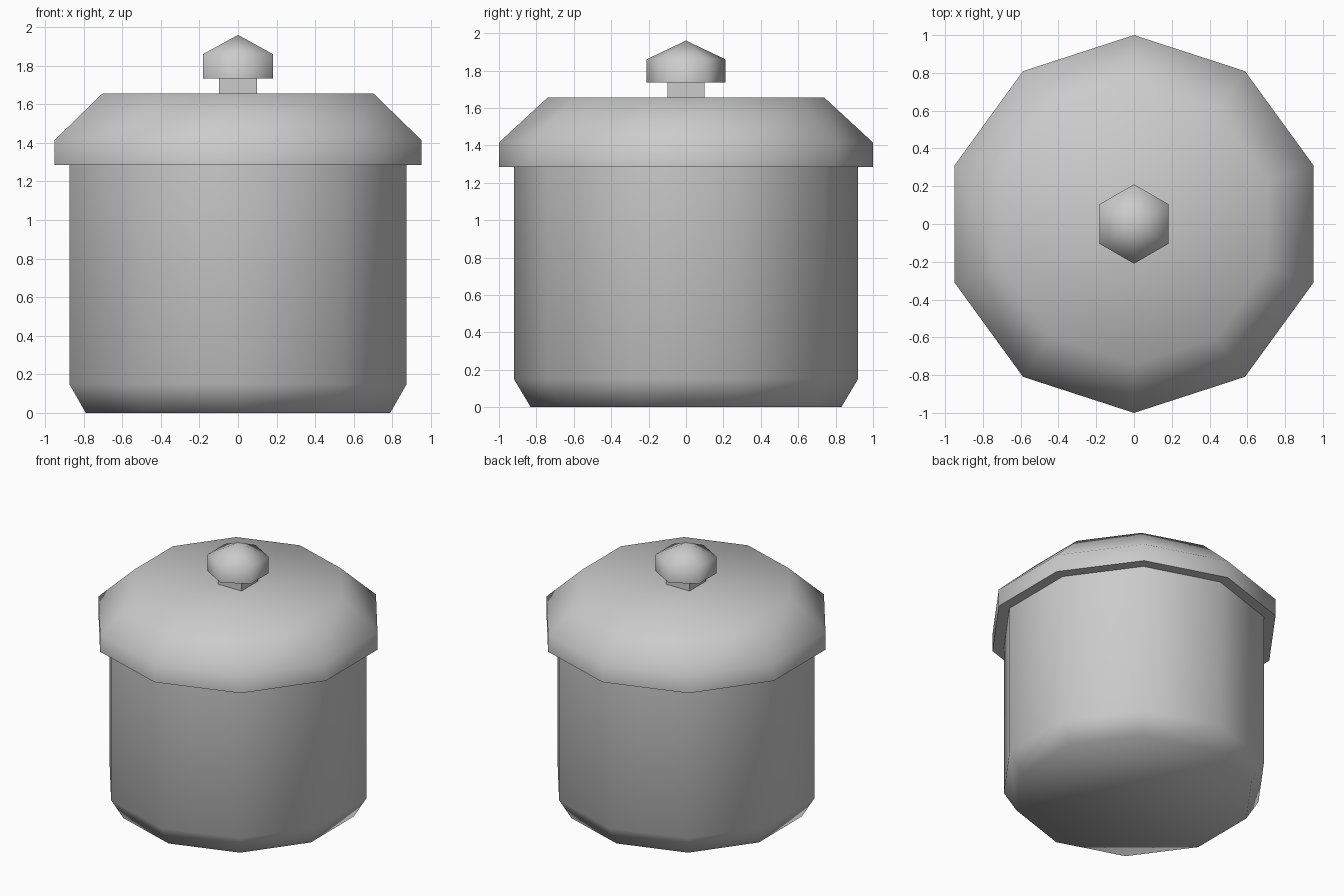
import bpy
from math import cos, sin, pi, radians

if "Cube" in bpy.data.objects:
    bpy.data.objects.remove(bpy.data.objects["Cube"], do_unlink=True)

grey = bpy.data.materials.new("plain_grey")
grey.use_nodes = True
colour = (0.6, 0.6, 0.6, 1)
grey.diffuse_color = colour
grey.node_tree.nodes["Principled BSDF"].inputs["Base Color"].default_value = colour


def lathe(name, sides, profile, start=pi / 2):
    """Faceted solid of revolution from (radius, height) pairs; radius 0 ends in a tip."""
    verts, faces, rings = [], [], []
    for radius, z in profile:
        count = sides if radius > 0 else 1
        rings.append(list(range(len(verts), len(verts) + count)))
        for i in range(count):
            a = start + 2 * pi * i / sides
            verts.append((radius * cos(a), radius * sin(a), z))
    for low, high in zip(rings, rings[1:]):
        for i in range(sides):
            j = (i + 1) % sides
            if len(high) == 1:
                faces.append((low[i], low[j], high[0]))
            else:
                faces.append((low[i], low[j], high[j], high[i]))
    faces.append(rings[0][::-1])
    if len(rings[-1]) > 1:
        faces.append(rings[-1])

    mesh = bpy.data.meshes.new(name)
    mesh.from_pydata(verts, [], faces)
    mesh.materials.append(grey)
    mesh.shade_smooth()
    mesh.set_sharp_from_angle(angle=radians(75))
    obj = bpy.data.objects.new(name, mesh)
    bpy.context.collection.objects.link(obj)
    return obj


# Pot body with a chamfered foot, tucked slightly into the lid
lathe("pot_body", 10, [(0.83, 0), (0.92, 0.15), (0.92, 1.3)])
# Overhanging lid with a sloped shoulder
lathe("lid", 10, [(1.0, 1.285), (1.0, 1.415), (0.74, 1.655)])
# Square stem and pointed six-sided knob
lathe("knob_stem", 4, [(0.138, 1.64), (0.138, 1.75)], start=pi / 4)
lathe("knob", 6, [(0.21, 1.735), (0.21, 1.86), (0, 1.96)])
